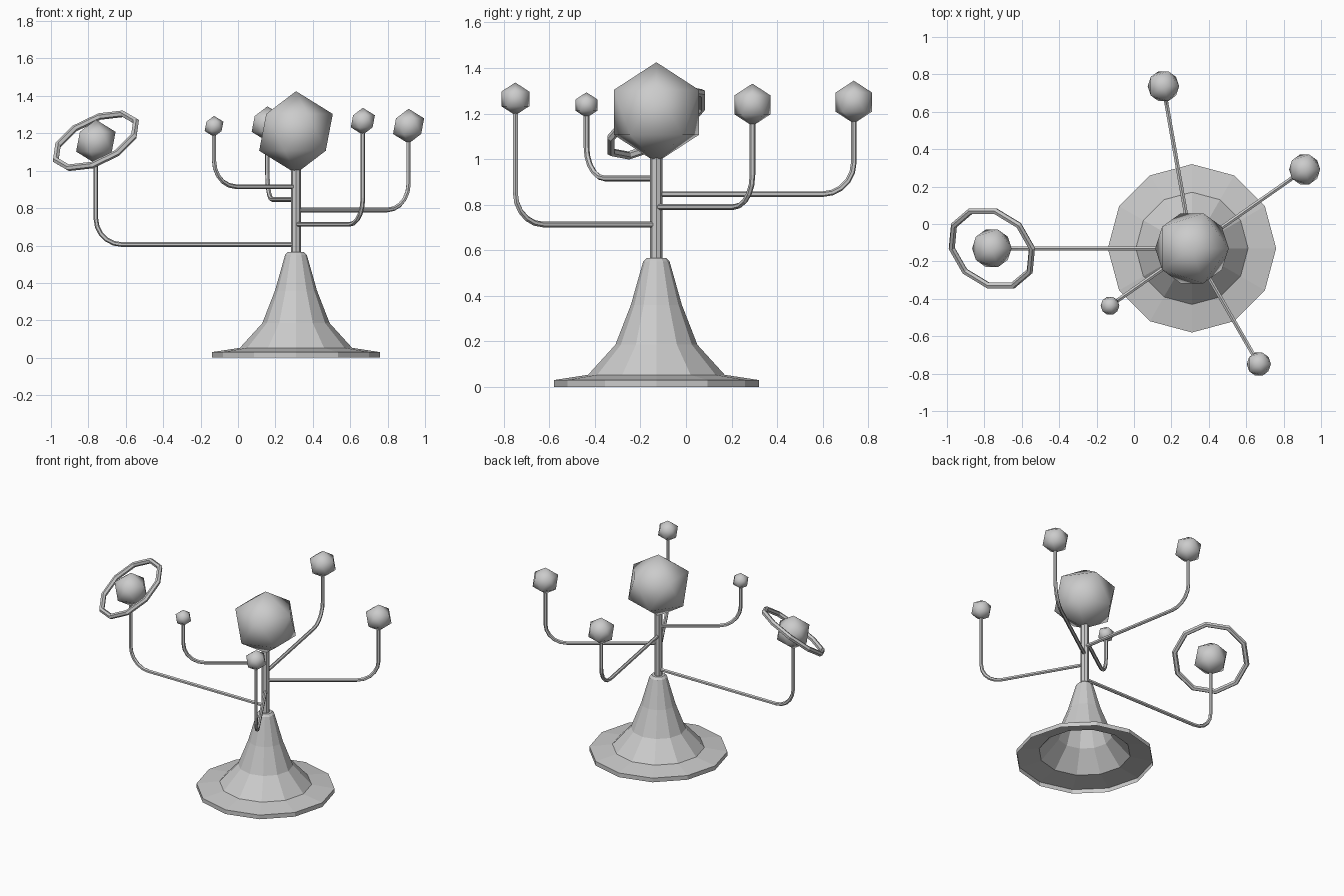
import bpy, bmesh, math
from mathutils import Vector, Matrix

if "Cube" in bpy.data.objects:
    bpy.data.objects.remove(bpy.data.objects["Cube"])

AX, AY = 0.31, -0.13          # axis of the stand
BEND = 0.14                   # bend radius of the arms


def make_object(name, bm, loc=(0, 0, 0), rot=(0, 0, 0), smooth=False):
    bmesh.ops.recalc_face_normals(bm, faces=bm.faces)
    for f in bm.faces:
        f.smooth = smooth
    me = bpy.data.meshes.new(name)
    bm.to_mesh(me)
    bm.free()
    ob = bpy.data.objects.new(name, me)
    ob.location = loc
    ob.rotation_euler = rot
    bpy.context.collection.objects.link(ob)
    return ob


def bridge(bm, a, b):
    n = len(a)
    for i in range(n):
        bm.faces.new((a[i], a[(i + 1) % n], b[(i + 1) % n], b[i]))


def lathe(name, profile, sides, loc, cap=False):
    bm = bmesh.new()
    rings = [[bm.verts.new((r * math.cos(2 * math.pi * i / sides),
                            r * math.sin(2 * math.pi * i / sides), z))
              for i in range(sides)] for r, z in profile]
    for a, b in zip(rings, rings[1:]):
        bridge(bm, a, b)
    if cap:
        bm.faces.new(rings[-1])
    return make_object(name, bm, loc)


def ball(name, radius, loc):
    bm = bmesh.new()
    bmesh.ops.create_icosphere(bm, subdivisions=1, radius=radius)
    return make_object(name, bm, loc, smooth=True)


def arm(name, angle, reach, z_low, z_high, radius=0.0125, sides=6):
    # path in the local XZ plane: out, quarter bend, up
    path = [(0, z_low, 0)]
    for k in range(6):
        t = math.radians(18 * k)
        path.append((reach - BEND + BEND * math.sin(t),
                     z_low + BEND - BEND * math.cos(t), t))
    path.append((reach, z_high, math.pi / 2))
    bm = bmesh.new()
    rings = []
    for x, z, t in path:
        side = Vector((-math.sin(t), 0, math.cos(t)))
        ring = []
        for i in range(sides):
            a = 2 * math.pi * i / sides
            off = side * math.cos(a) + Vector((0, 1, 0)) * math.sin(a)
            ring.append(bm.verts.new(Vector((x, 0, z)) + off * radius))
        rings.append(ring)
    for a, b in zip(rings, rings[1:]):
        bridge(bm, a, b)
    bm.faces.new(rings[0])
    bm.faces.new(rings[-1])
    return make_object(name, bm, (AX, AY, 0), (0, 0, math.radians(angle)))


# flared hollow foot
lathe("flared_base", [(0.45, 0), (0.45, 0.03), (0.30, 0.053), (0.18, 0.185),
                      (0.112, 0.36), (0.058, 0.55), (0.043, 0.565)],
      12, (AX, AY, 0), cap=True)

# centre post and large centre ball
lathe("post", [(0.027, 0.54), (0.027, 1.1)], 8, (AX, AY, 0), cap=True)
ball("sun", 0.22, (AX, AY, 1.205))

# arms and planets: angle, reach, arm height, planet height, planet radius
planets = [(215, 0.535, 0.915, 1.237, 0.056),
           (100, 0.88, 0.846, 1.25, 0.094),
           (35, 0.735, 0.79, 1.238, 0.093),
           (300, 0.715, 0.713, 1.264, 0.072),
           (180, 1.07, 0.605, 1.155, 0.118)]
for n, (ang, reach, z0, z1, r) in enumerate(planets, 1):
    arm(f"arm_{n}", ang, reach, z0, z1 - r * 0.5)
    a = math.radians(ang)
    centre = (AX + reach * math.cos(a), AY + reach * math.sin(a), z1)
    ball(f"planet_{n}", r, centre)

# tilted ring around the last planet
bm = bmesh.new()
hoops = []
for i in range(10):
    turn = Matrix.Rotation(2 * math.pi * i / 10, 3, 'Z')
    hoops.append([bm.verts.new(turn @ Vector((0.238 + 0.018 * math.cos(k * math.pi / 3), 0,
                                              0.018 * math.sin(k * math.pi / 3))))
                  for k in range(6)])
for i in range(10):
    bridge(bm, hoops[i], hoops[(i + 1) % 10])
make_object("planet_ring", bm, (AX - 1.07, AY, 1.16), (0.5, -0.45, 0))
